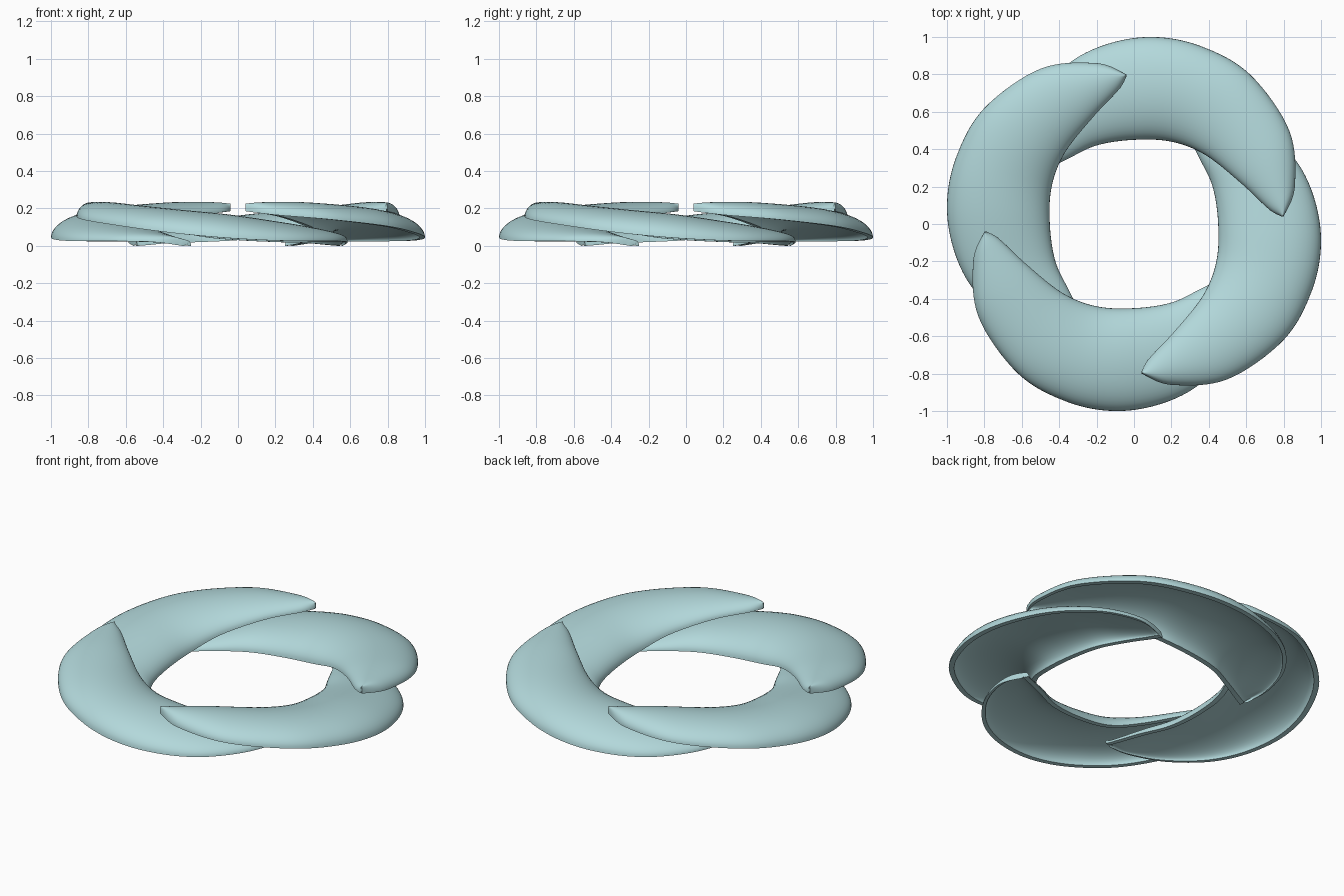
import bpy
import bmesh
import math
from mathutils import Vector

cube = bpy.data.objects.get("Cube")
if cube:
    bpy.data.objects.remove(cube, do_unlink=True)

# One flat colour
teal = bpy.data.materials.new("pale_teal")
teal.use_nodes = True
colour = (0.45, 0.69, 0.71, 1)
teal.diffuse_color = colour
teal.node_tree.nodes["Principled BSDF"].inputs["Base Color"].default_value = colour

# Blade stations from raised tip to low tail: outer rim, inner rim, arch height
STATIONS = [
    ((-.80, -.04, .185), (-.79, -.04, .185), .04),
    ((-.86, -.2, .165), (-.72, -.08, .18), .06),
    ((-.83, -.5, .14), (-.57, -.22, .155), .085),
    ((-.62, -.8, .105), (-.38, -.37, .1), .11),
    ((-.36, -.95, .07), (-.2, -.44, .05), .13),
    ((-.1, -1, .045), (0, -.45, .03), .13),
    ((.15, -.96, .03), (.2, -.42, .02), .11),
    ((.36, -.85, .025), (.36, -.345, .015), .085),
    ((.52, -.66, .025), (.47, -.29, .005), .06),
    ((.585, -.45, .02), (.53, -.26, 0), .04),
    ((.56, -.3, 0), (.54, -.25, 0), .03),
]
SUBSTEPS = 8
ARCH_STEPS = 24
SHELL = .03


def spline(values, i, t):
    """Smooth curve through the values, between items i and i + 1."""
    last = len(values) - 1
    a, b, c, d = (values[min(max(i + k, 0), last)] for k in (-1, 0, 1, 2))
    return b + (c - a) * (t / 2) + (a * 2 - b * 5 + c * 4 - d) * (t * t / 2) \
        + (b * 3 - a - c * 3 + d) * (t ** 3 / 2)


def arch(outer, inner, height):
    """Half ellipse rising from the outer rim to the inner rim."""
    points = []
    for k in range(ARCH_STEPS + 1):
        angle = math.pi * k / ARCH_STEPS
        p = outer.lerp(inner, (1 - math.cos(angle)) / 2)
        p.z += height * math.sin(angle)
        points.append(p)
    return points


def section(outer, inner, height):
    """Closed arch-shaped slice with a hollow underside."""
    across = inner - outer
    wall = across.normalized() * min(SHELL, across.length * .3)
    top = arch(outer, inner, height)
    under = arch(outer + wall, inner - wall, max(height - SHELL, height * .3))
    return top + under[::-1]


def blade_mesh():
    outers = [Vector(s[0]) for s in STATIONS]
    inners = [Vector(s[1]) for s in STATIONS]
    heights = [s[2] for s in STATIONS]
    bm = bmesh.new()
    rings = []
    for n in range((len(STATIONS) - 1) * SUBSTEPS + 1):
        i, t = n // SUBSTEPS, n % SUBSTEPS / SUBSTEPS
        slice_points = section(spline(outers, i, t), spline(inners, i, t),
                               spline(heights, i, t))
        rings.append([bm.verts.new((p.x, p.y, max(p.z, 0))) for p in slice_points])
    # Skin between neighbouring slices
    count = len(rings[0])
    for a, b in zip(rings, rings[1:]):
        for k in range(count):
            m = (k + 1) % count
            bm.faces.new((a[k], a[m], b[m], b[k]))
    # Close both ends with strips from top arch to underside
    for ring in (rings[0], rings[-1]):
        for k in range(ARCH_STEPS):
            bm.faces.new((ring[k], ring[k + 1], ring[count - 2 - k], ring[count - 1 - k]))
    bmesh.ops.recalc_face_normals(bm, faces=bm.faces)
    mesh = bpy.data.meshes.new("blade")
    bm.to_mesh(mesh)
    bm.free()
    mesh.materials.append(teal)
    return mesh


# Four interleaved blades, each a quarter turn from the last
mesh = blade_mesh()
bpy.ops.object.select_all(action="DESELECT")
for turn, side in enumerate(("front", "left", "back", "right")):
    blade = bpy.data.objects.new(side + "_blade", mesh)
    bpy.context.collection.objects.link(blade)
    blade.rotation_euler.z = turn * math.pi / 2
    if turn == 0:
        blade.select_set(True)
        bpy.context.view_layer.objects.active = blade
        # Smooth arch with crisp rims
        mesh.shade_smooth()
        mesh.set_sharp_from_angle(angle=math.radians(40))
